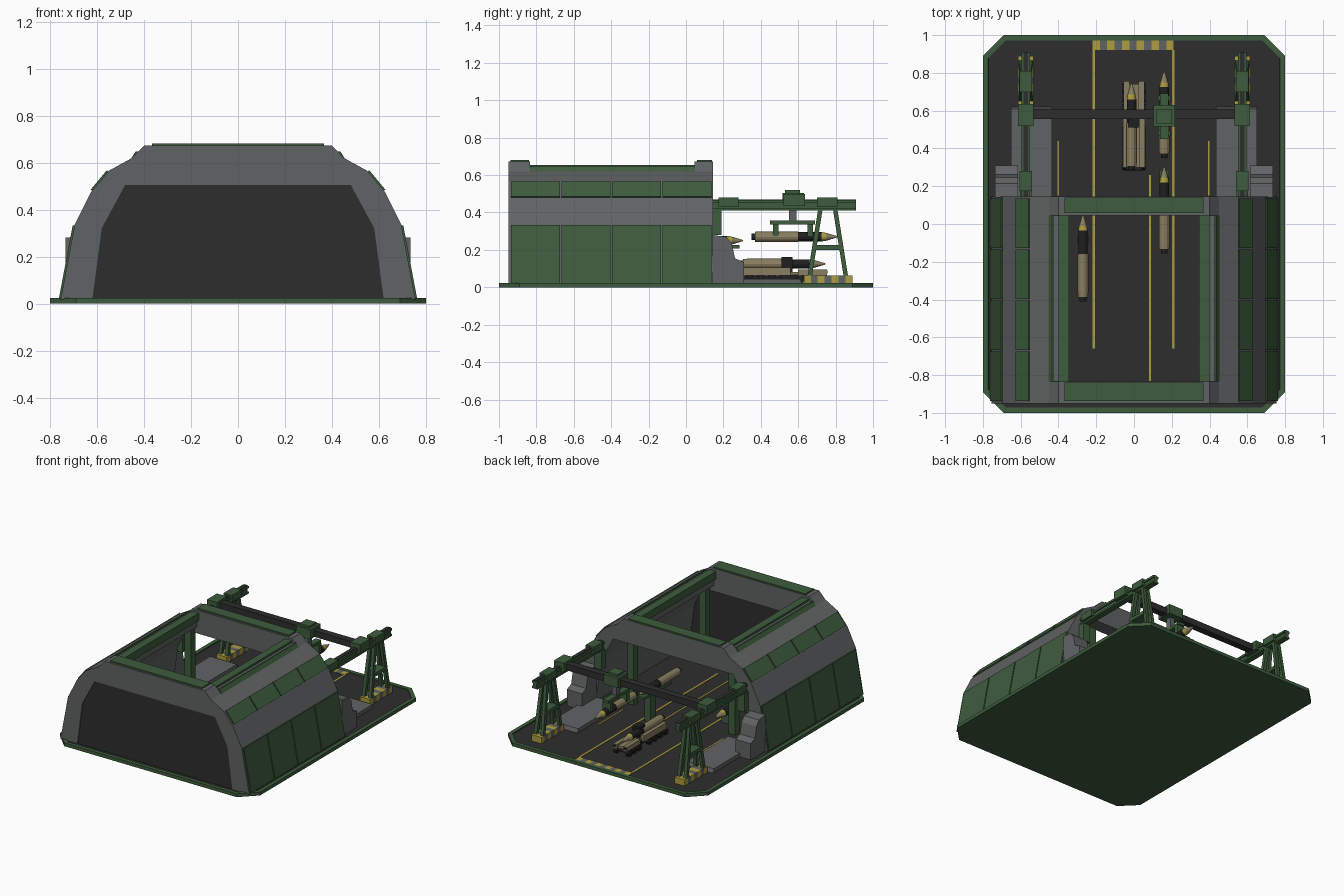
import bpy, bmesh, math
from mathutils import Vector

if "Cube" in bpy.data.objects:
    bpy.data.objects.remove(bpy.data.objects["Cube"])

def make_mat(name, col):
    m = bpy.data.materials.new(name)
    m.diffuse_color = (*col, 1)
    m.use_nodes = True
    m.node_tree.nodes["Principled BSDF"].inputs["Base Color"].default_value = m.diffuse_color
    return m

GREEN = make_mat("military green", (0.047, 0.108, 0.047))
GRAY = make_mat("concrete gray", (0.118, 0.125, 0.127))
DARK = make_mat("asphalt", (0.027, 0.027, 0.027))
BLACK = make_mat("rubber black", (0.014, 0.014, 0.015))
YELLOW = make_mat("marking yellow", (0.42, 0.34, 0.05))
TAN = make_mat("tan", (0.25, 0.21, 0.12))

def finish(name, bm, mats):
    bmesh.ops.recalc_face_normals(bm, faces=bm.faces)
    me = bpy.data.meshes.new(name)
    bm.to_mesh(me)
    bm.free()
    for m in mats:
        me.materials.append(m)
    ob = bpy.data.objects.new(name, me)
    bpy.context.collection.objects.link(ob)
    return ob

def loft(name, a, b, mat):
    """Closed solid between two matching outlines."""
    bm = bmesh.new()
    va, vb = [bm.verts.new(p) for p in a], [bm.verts.new(p) for p in b]
    bm.faces.new(va)
    bm.faces.new(vb)
    n = len(a)
    for i in range(n):
        j = (i + 1) % n
        bm.faces.new((va[i], va[j], vb[j], vb[i]))
    return finish(name, bm, [mat])

def prism_y(name, pts, y0, y1, mat, s=1):
    return loft(name, [(s * x, y0, z) for x, z in pts], [(s * x, y1, z) for x, z in pts], mat)

def prism_x(name, pts, x0, x1, mat):
    return loft(name, [(x0, y, z) for y, z in pts], [(x1, y, z) for y, z in pts], mat)

def box(name, x0, x1, y0, y1, z0, z1, mat):
    return prism_y(name, [(x0, z0), (x1, z0), (x1, z1), (x0, z1)], y0, y1, mat)

def strut(name, p, q, w, mat):
    """Square bar, level at both ends."""
    ring = lambda c: [(c[0] + a * w, c[1] + b * w, c[2]) for a, b in ((-1, -1), (1, -1), (1, 1), (-1, 1))]
    return loft(name, ring(p), ring(q), mat)

def striped(name, x0, x1, y0, y1, z0, z1, n, axis):
    """Row of alternating yellow and gray blocks."""
    for i in range(n):
        a, b = i / n, (i + 1) / n
        m = YELLOW if i % 2 == 0 else GRAY
        if axis == 'x':
            box(name, x0 + (x1 - x0) * a, x0 + (x1 - x0) * b, y0, y1, z0, z1, m)
        else:
            box(name, x0, x1, y0 + (y1 - y0) * a, y0 + (y1 - y0) * b, z0, z1, m)

def missile(x, y, z):
    """Lathed body along y, tail at y, coloured by section."""
    prof = [(0, 0.018, 2), (0.02, 0.018, 2), (0.02, 0.027, 0), (0.05, 0.028, 0), (0.25, 0.028, 2),
            (0.25, 0.025, 2), (0.375, 0.025, 1), (0.40, 0.021, 0), (0.46, 0.003, 0)]
    bm = bmesh.new()
    rings = []
    for py, r, _ in prof:
        rings.append([bm.verts.new((x + r * math.cos(t * math.pi / 6), y + py, z + r * math.sin(t * math.pi / 6)))
                      for t in range(12)])
    bm.faces.new(rings[0]).material_index = 2
    bm.faces.new(rings[-1])
    for k in range(len(rings) - 1):
        for i in range(12):
            j = (i + 1) % 12
            f = bm.faces.new((rings[k][i], rings[k][j], rings[k + 1][j], rings[k + 1][i]))
            f.material_index = prof[k][2]
    finish("missile", bm, [TAN, YELLOW, BLACK])

# base plate with raised rim and sunken dark floor
bm = bmesh.new()
out = [(0.69, -1), (0.8, -0.89), (0.8, 0.89), (0.69, 1), (-0.69, 1), (-0.8, 0.89), (-0.8, -0.89), (-0.69, -1)]
face = bm.faces.new([bm.verts.new((x, y, 0)) for x, y in out])
ext = bmesh.ops.extrude_face_region(bm, geom=[face])
bmesh.ops.translate(bm, vec=(0, 0, 0.024), verts=[v for v in ext["geom"] if isinstance(v, bmesh.types.BMVert)])
bmesh.ops.recalc_face_normals(bm, faces=bm.faces)
top = max(bm.faces, key=lambda f: f.calc_center_median().z)
bmesh.ops.inset_region(bm, faces=[top], thickness=0.03, depth=0)
bmesh.ops.inset_region(bm, faces=[top], thickness=0.001, depth=-0.007)
top.material_index = 1
finish("base_plate", bm, [GREEN, DARK])
F = 0.017

# floor markings
for x, y0, y1, w in ((-0.213, -0.66, 0.92, 0.007), (0.207, -0.66, 0.92, 0.007), (0.085, -0.83, 0.26, 0.005),
                     (-0.4, 0.15, 0.44, 0.004), (0.395, 0.15, 0.44, 0.004)):
    box("floor_line", x - w, x + w, y0, y1, F - 0.002, F + 0.003, YELLOW)
striped("entry_stripe", -0.22, 0.21, 0.92, 0.98, F - 0.002, F + 0.005, 11, 'x')

# hangar end arches
OUTER = [(0.755, F), (0.695, 0.335), (0.625, 0.475), (0.55, 0.565), (0.45, 0.62), (0.4, 0.672)]
INNER = [(0.62, F), (0.58, 0.32), (0.48, 0.505)]
mirror = lambda pts: [(-x, z) for x, z in reversed(pts)]
arch = OUTER + mirror(OUTER) + [(-x, z) for x, z in INNER] + list(reversed(INNER))
for y0, y1 in ((-0.95, -0.835), (0.045, 0.145)):
    prism_y("end_arch", arch, y0, y1, GRAY)
    box("arch_cap", -0.367, 0.367, y0 + 0.013, y1 - 0.005, 0.665, 0.681, GREEN)
prism_y("hangar_door", INNER + mirror(INNER), -0.945, -0.925, DARK)

# hangar sides, cladding panels, roof rails and posts
side = OUTER[:5] + [(0.36, 0.62), (0.36, 0.55)] + list(reversed(INNER))
for s in (-1, 1):
    prism_y("side_wall", side, -0.84, 0.05, GRAY, s)
    for k in (0, 2):
        p, q = Vector(OUTER[k]), Vector(OUTER[k + 1])
        d = (q - p).normalized()
        n = Vector((d.y, -d.x)) * 0.008
        p, q = p + d * 0.006, q - d * 0.004
        for i in range(4):
            y0 = -0.94 + i * 0.27
            prism_y("cladding_panel", [p - n, q - n, q + n, p + n], y0 + 0.004, y0 + 0.266, GREEN, s)
    prism_y("roof_ledge", [(0.45, 0.61), (0.432, 0.64), (0.40, 0.64), (0.40, 0.61)], -0.835, 0.045, GRAY, s)
    prism_y("ledge_trim", [(0.453, 0.62), (0.435, 0.648), (0.425, 0.648), (0.425, 0.62)], -0.835, 0.045, GREEN, s)
    prism_y("roof_rail", [(0.4, 0.60), (0.4, 0.655), (0.345, 0.655), (0.345, 0.60)], -0.835, 0.045, GREEN, s)
    for y in (-0.79, 0.03):
        prism_y("inner_post", [(0.38, F), (0.43, F), (0.43, 0.58), (0.38, 0.58)], y - 0.025, y + 0.025, GREEN, s)

    # buttress and service pad
    butt = [(0.14, F), (0.31, F), (0.31, 0.135), (0.262, 0.155), (0.245, 0.235), (0.215, 0.27), (0.14, 0.28)]
    prism_x("buttress", butt, s * 0.615, s * 0.735, GRAY)
    prism_x("service_pad", [(0.14, F), (0.62, F), (0.61, 0.045), (0.14, 0.045)], s * 0.435, s * 0.65, GRAY)

    # gantry rail with dark track and stop boxes
    X = s * 0.573
    box("gantry_rail", X - 0.022, X + 0.022, 0.14, 0.91, 0.45, 0.466, GREEN)
    box("gantry_rail", X - 0.013, X + 0.013, 0.14, 0.91, 0.425, 0.45, GREEN)
    box("gantry_rail", X - 0.022, X + 0.022, 0.14, 0.91, 0.412, 0.425, GREEN)
    box("gantry_track", X - 0.012, X + 0.012, 0.14, 0.91, 0.466, 0.470, DARK)
    box("rail_bracket", X - 0.03, X + 0.03, 0.14, 0.19, 0.28, 0.412, GREEN)
    box("rail_stop", X - 0.033, X + 0.033, 0.175, 0.28, 0.43, 0.48, GREEN)
    box("rail_stop", X - 0.033, X + 0.033, 0.70, 0.81, 0.43, 0.48, GREEN)
    box("beam_carriage", X - 0.04, X + 0.04, 0.52, 0.635, 0.435, 0.50, GREEN)

    # braced legs on a striped footing
    striped("leg_footing", X - 0.04, X + 0.04, 0.63, 0.89, F, 0.062, 7, 'y')
    for t in (-1, 1):
        for e in (-1, 1):
            strut("gantry_leg", (X + e * 0.027, 0.758 + t * 0.098, 0.05), (X + e * 0.015, 0.758 + t * 0.04, 0.415), 0.012, GREEN)
    box("leg_brace", X - 0.035, X + 0.035, 0.69, 0.825, 0.20, 0.225, GREEN)

# overhead beam, trolley and hoist
TX = 0.16
box("cross_beam", -0.57, 0.57, 0.555, 0.605, 0.44, 0.485, DARK)
box("trolley", TX - 0.058, TX + 0.058, 0.515, 0.63, 0.435, 0.505, GREEN)
box("trolley_top", TX - 0.04, TX + 0.04, 0.53, 0.61, 0.505, 0.52, GREEN)
box("hoist_post", TX - 0.018, TX + 0.018, 0.55, 0.59, 0.35, 0.435, GRAY)
box("spreader", TX - 0.022, TX + 0.022, 0.45, 0.69, 0.336, 0.356, GREEN)
for y in (0.465, 0.65):
    box("clamp", TX - 0.032, TX + 0.032, y, y + 0.03, 0.275, 0.338, GREEN)
missile(TX, 0.35, 0.27)

# missile on a pedestal
missile(TX, -0.155, 0.25)
box("pedestal_cradle", TX - 0.025, TX + 0.025, -0.03, 0.285, 0.208, 0.226, GREEN)
box("pedestal", TX - 0.024, TX + 0.024, 0.15, 0.21, F, 0.21, GREEN)

# missile on low stands
missile(-0.27, -0.41, 0.10)
for y in (-0.32, -0.1):
    box("low_stand", -0.30, -0.24, y, y + 0.04, F, 0.085, GREEN)

# transport truck with wheels and its load
box("truck_chassis", -0.042, 0.042, 0.28, 0.74, 0.045, 0.068, BLACK)
for s in (-1, 1):
    box("truck_side", s * 0.03, s * 0.058, 0.30, 0.56, 0.062, 0.105, TAN)
    box("truck_cab", s * 0.025, s * 0.056, 0.60, 0.755, 0.062, 0.095, TAN)
    box("truck_cab_window", s * 0.03, s * 0.052, 0.755, 0.757, 0.075, 0.09, BLACK)
    for y in (0.31, 0.37, 0.43, 0.49, 0.61, 0.67, 0.72):
        ring = [(y + 0.024 * math.cos(a * math.pi / 4), 0.041 + 0.024 * math.sin(a * math.pi / 4)) for a in range(8)]
        prism_x("truck_wheel", ring, s * 0.038, s * 0.06, BLACK)
box("truck_bed", -0.04, 0.04, 0.30, 0.74, 0.066, 0.082, TAN)
box("load_strap", -0.03, 0.03, 0.51, 0.57, 0.082, 0.163, BLACK)
missile(-0.013, 0.285, 0.125)
